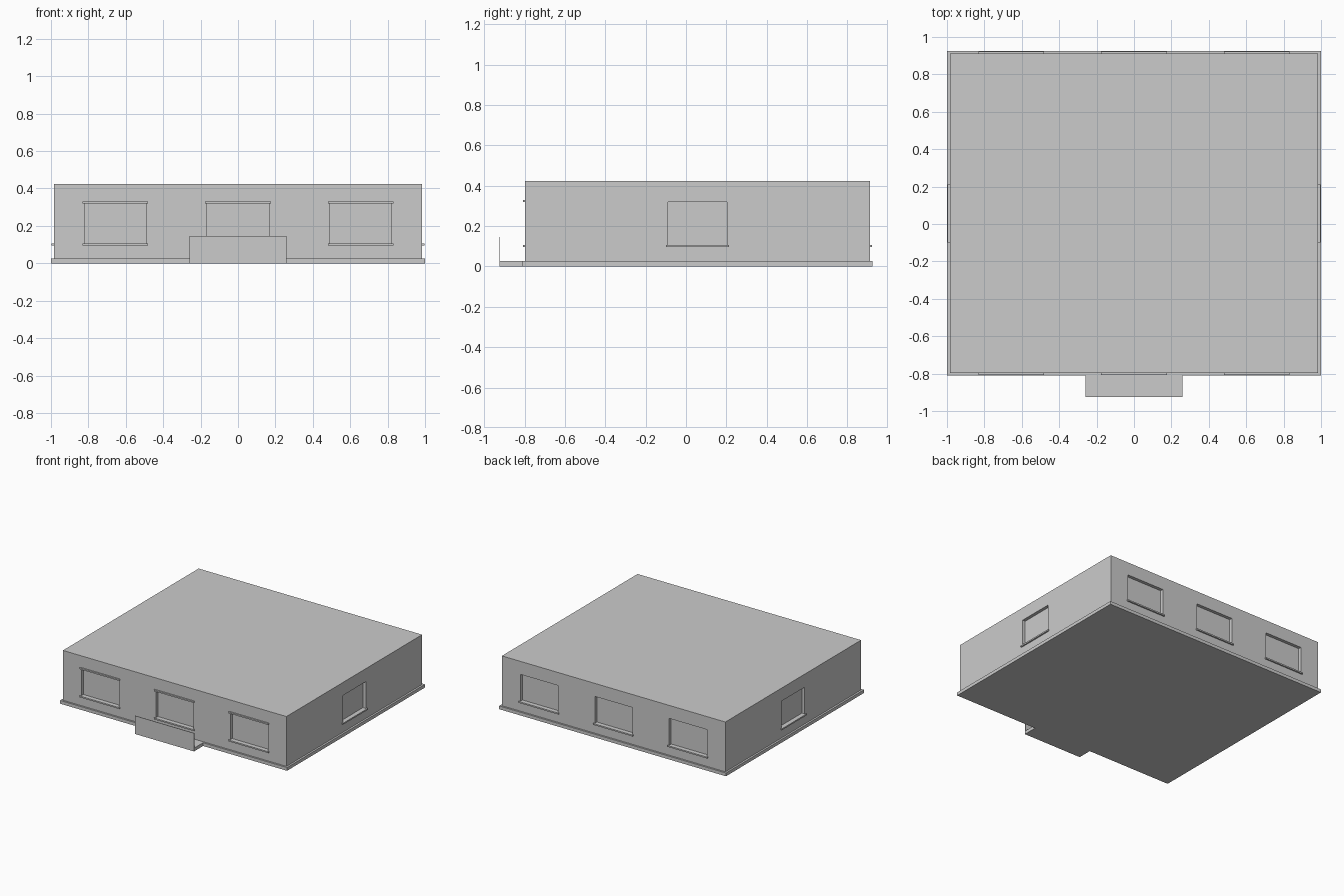
import bpy
import bmesh
from mathutils import Matrix, Vector

cube = bpy.data.objects.get("Cube")
if cube:
    bpy.data.objects.remove(cube, do_unlink=True)

grey = bpy.data.materials.new("plain grey")
grey.use_nodes = True
colour = (0.6, 0.6, 0.6, 1)
grey.diffuse_color = colour
grey.node_tree.nodes["Principled BSDF"].inputs["Base Color"].default_value = colour


def boxes(name, spans):
    """One object made of boxes, each given by its lowest and highest corner."""
    bm = bmesh.new()
    for low, high in spans:
        low, high = Vector(low), Vector(high)
        size = Matrix.Diagonal(high - low).to_4x4()
        bmesh.ops.create_cube(bm, size=1, matrix=Matrix.Translation((low + high) / 2) @ size)
    mesh = bpy.data.meshes.new(name)
    bm.to_mesh(mesh)
    bm.free()
    mesh.materials.append(grey)
    obj = bpy.data.objects.new(name, mesh)
    bpy.context.collection.objects.link(obj)
    return obj


# Overall layout
LEFT, FRONT, BACK, TOP = 0.985, -0.797, 0.911, 0.423
MIDDLE = (FRONT + BACK) / 2
SILL, HEAD = 0.106, 0.319
TRIM, PROUD, RECESS, LIP = 0.011, 0.011, 0.025, 0.01


def wall_box(wall, centre, half, bottom, top, inward, outward):
    """Corners of a box straddling the outer face of a wall."""
    face, out = {"front": (FRONT, -1), "back": (BACK, 1),
                 "left": (LEFT, 1), "right": (-LEFT, -1)}[wall]
    a, b = sorted((face - out * inward, face + out * outward))
    if wall in ("front", "back"):
        return (centre - half, a, bottom), (centre + half, b, top)
    return (a, centre - half, bottom), (b, centre + half, top)


# Windows: three on front and back, one on each side
windows = [(wall, x, 0.166) for wall in ("front", "back") for x in (-0.656, 0, 0.656)]
windows += [(wall, MIDDLE, 0.145) for wall in ("left", "right")]

# Building block with recessed windows
building = boxes("building_walls", [((-LEFT, FRONT, 0.025), (LEFT, BACK, TOP))])
cutter = boxes("window_cutter",
               [wall_box(w, c, h, SILL, HEAD, RECESS, 0.05) for w, c, h in windows])
cutter.hide_render = True
cut = building.modifiers.new("window recesses", "BOOLEAN")
cut.operation = "DIFFERENCE"
cut.solver = "EXACT"
cut.object = cutter
bpy.context.view_layer.objects.active = building
bpy.ops.object.modifier_apply(modifier=cut.name)
bpy.data.objects.remove(cutter, do_unlink=True)

# Sills on every window, lintels on the front only
boxes("window_sills", [wall_box(w, c, h + LIP, SILL - TRIM, SILL, 0.0, PROUD)
                       for w, c, h in windows])
boxes("window_lintels", [wall_box(w, c, h + LIP, HEAD, HEAD + TRIM, 0.0, PROUD)
                         for w, c, h in windows if w == "front"])

# Plinth, entrance slab and its thin upright panel
boxes("plinth", [((-1, -0.811, 0), (1, 0.925, 0.026))])
boxes("entrance_slab", [((-0.26, -0.921, 0), (0.26, -0.811, 0.026))])
boxes("entrance_panel", [((-0.26, -0.925, 0), (0.26, -0.921, 0.145))])
